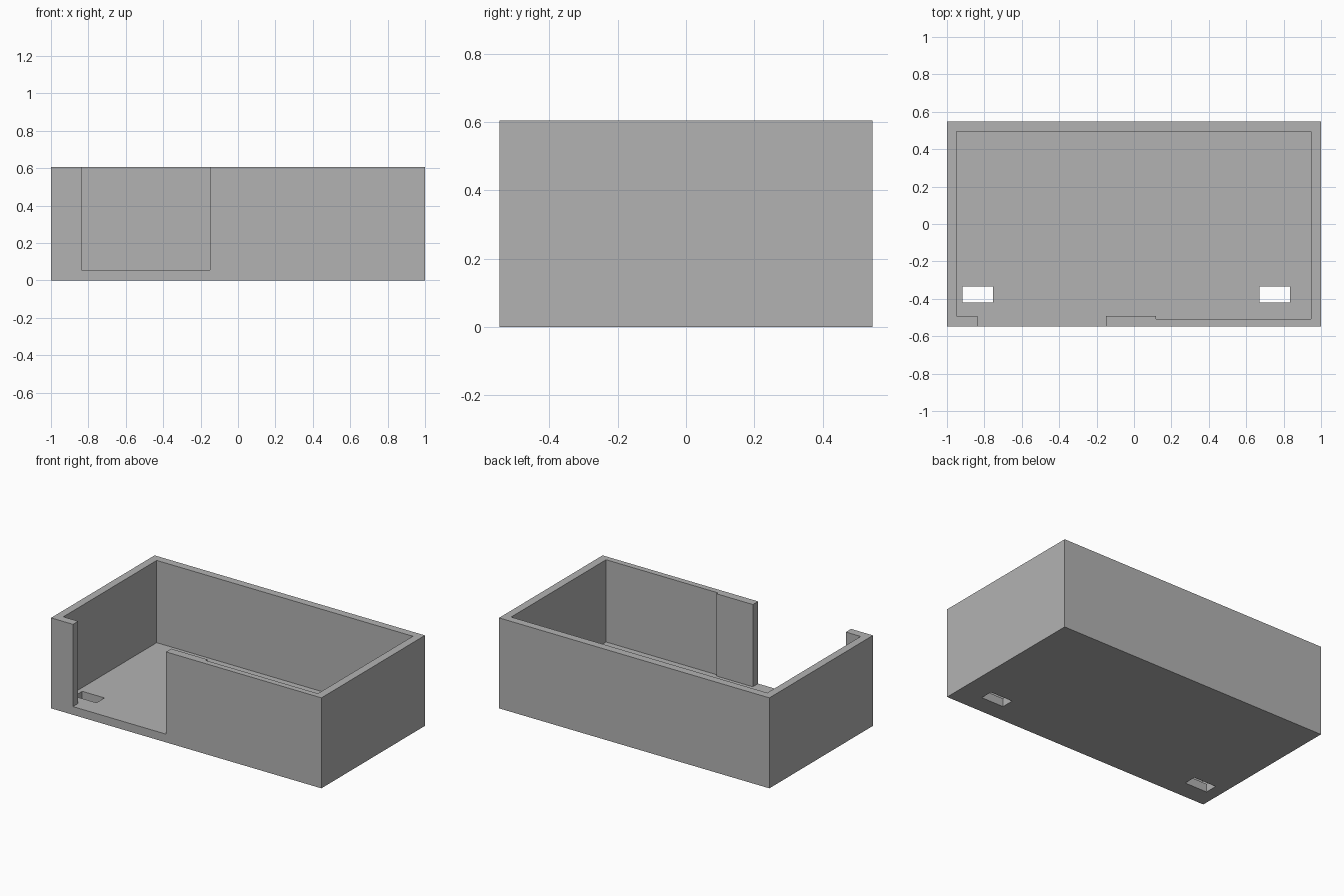
import bpy
import bmesh

cube = bpy.data.objects.get("Cube")
if cube:
    bpy.data.objects.remove(cube, do_unlink=True)

HX, HY, HEIGHT, FLOOR = 1.0, 0.547, 0.605, 0.055

grey = bpy.data.materials.new("plain_grey")
grey.use_nodes = True
colour = (0.45, 0.45, 0.45, 1)
grey.diffuse_color = colour
grey.node_tree.nodes["Principled BSDF"].inputs["Base Color"].default_value = colour


def prism(name, outline, z0, z1):
    """Extrude a flat outline from z0 up to z1."""
    bm = bmesh.new()
    base = bm.faces.new([bm.verts.new((x, y, z0)) for x, y in outline])
    top = bmesh.ops.extrude_face_region(bm, geom=[base])["geom"]
    verts = [v for v in top if isinstance(v, bmesh.types.BMVert)]
    bmesh.ops.translate(bm, verts=verts, vec=(0, 0, z1 - z0))
    bmesh.ops.recalc_face_normals(bm, faces=bm.faces)
    mesh = bpy.data.meshes.new(name)
    bm.to_mesh(mesh)
    bm.free()
    mesh.materials.append(grey)
    obj = bpy.data.objects.new(name, mesh)
    bpy.context.collection.objects.link(obj)
    return obj


def rect(x0, x1, y0, y1):
    return [(x0, y0), (x1, y0), (x1, y1), (x0, y1)]


# Solid outer block
tray = prism("open_box", rect(-HX, HX, -HY, HY), 0, HEIGHT)

# Room inside, running out through the doorway; front wall steps thinner on the left
cavity = [(-0.948, 0.495), (-0.948, -0.492), (-0.838, -0.492), (-0.838, -0.7),
          (-0.15, -0.7), (-0.15, -0.492), (0.118, -0.492), (0.118, -0.508),
          (0.947, -0.508), (0.947, 0.495)]
cutters = [prism("room_cutter", cavity, FLOOR, HEIGHT + 0.2)]

# Two slots through the floor
for side, x in (("right", -0.918), ("left", 0.67)):
    cutters.append(prism(side + "_slot_cutter", rect(x, x + 0.165, -0.42, -0.335), -0.1, 0.2))

# Carve the block and discard the cutters
bpy.context.view_layer.objects.active = tray
for cutter in cutters:
    cutter.hide_render = True
    mod = tray.modifiers.new(cutter.name, "BOOLEAN")
    mod.operation = "DIFFERENCE"
    mod.solver = "EXACT"
    mod.object = cutter
    bpy.ops.object.modifier_apply(modifier=mod.name)
    bpy.data.objects.remove(cutter, do_unlink=True)
